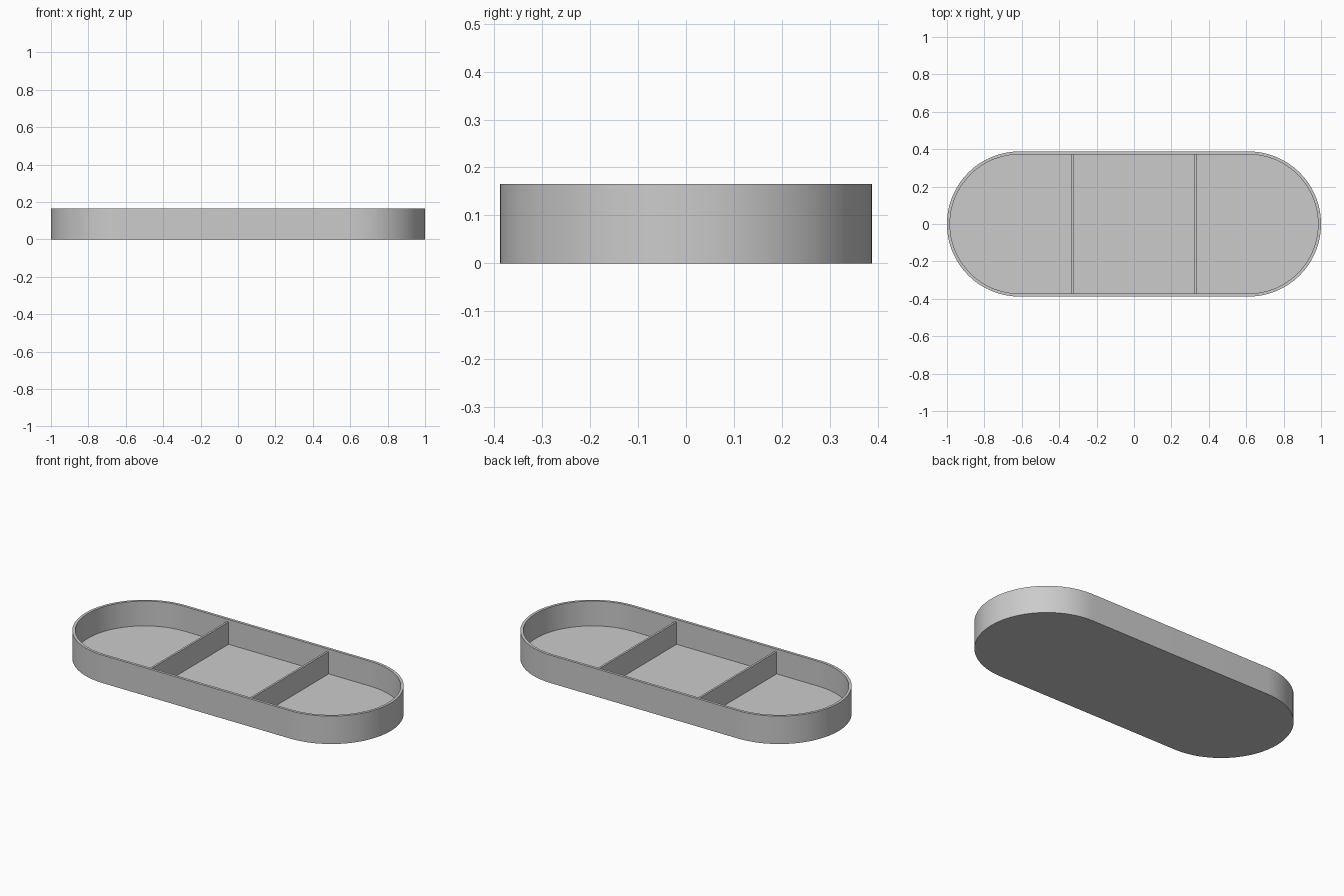
import bpy, bmesh
from math import sin, cos, pi

cube = bpy.data.objects.get("Cube")
if cube:
    bpy.data.objects.remove(cube, do_unlink=True)

HALF_SPAN = 0.612      # distance from the centre to each rounded end's centre
RADIUS = 0.388
WALL = 0.016
HEIGHT = 0.165
FLOOR = 0.018
DIVIDER_TOP = 0.15
SEGMENTS = 48          # per rounded end

grey = bpy.data.materials.new("plain grey")
grey.use_nodes = True
colour = (0.6, 0.6, 0.6, 1)
grey.diffuse_color = colour
grey.node_tree.nodes["Principled BSDF"].inputs["Base Color"].default_value = colour


def finish(bm, name):
    bmesh.ops.recalc_face_normals(bm, faces=bm.faces)
    mesh = bpy.data.meshes.new(name)
    bm.to_mesh(mesh)
    bm.free()
    mesh.materials.append(grey)
    obj = bpy.data.objects.new(name, mesh)
    bpy.context.collection.objects.link(obj)
    return obj


def stadium_loop(bm, radius, z):
    verts = []
    for side in (1, -1):
        for i in range(SEGMENTS + 1):
            a = -pi / 2 + pi * i / SEGMENTS
            verts.append(bm.verts.new((side * (HALF_SPAN + radius * cos(a)),
                                       side * radius * sin(a), z)))
    return verts


# Tray: outer wall, rim, inner wall and floor in one closed shell
bm = bmesh.new()
loops = [stadium_loop(bm, r, z) for r, z in (
    (RADIUS, 0), (RADIUS, HEIGHT), (RADIUS - WALL, HEIGHT), (RADIUS - WALL, FLOOR))]
for lower, upper in zip(loops, loops[1:]):
    for i in range(len(lower)):
        j = (i + 1) % len(lower)
        bm.faces.new((lower[i], lower[j], upper[j], upper[i]))
bm.faces.new(loops[0])
bm.faces.new(loops[-1])
tray = finish(bm, "tray")
bpy.context.view_layer.objects.active = tray
tray.select_set(True)
bpy.ops.object.shade_smooth_by_angle(angle=pi / 6)

# Two dividers splitting the tray into three compartments
for name, x in (("right_divider", -0.328), ("left_divider", 0.328)):
    bm = bmesh.new()
    bmesh.ops.create_cube(bm, size=1)
    bmesh.ops.scale(bm, verts=bm.verts,
                    vec=(0.012, 2 * (RADIUS - WALL), DIVIDER_TOP - FLOOR))
    divider = finish(bm, name)
    divider.location = (x, 0, (DIVIDER_TOP + FLOOR) / 2)
